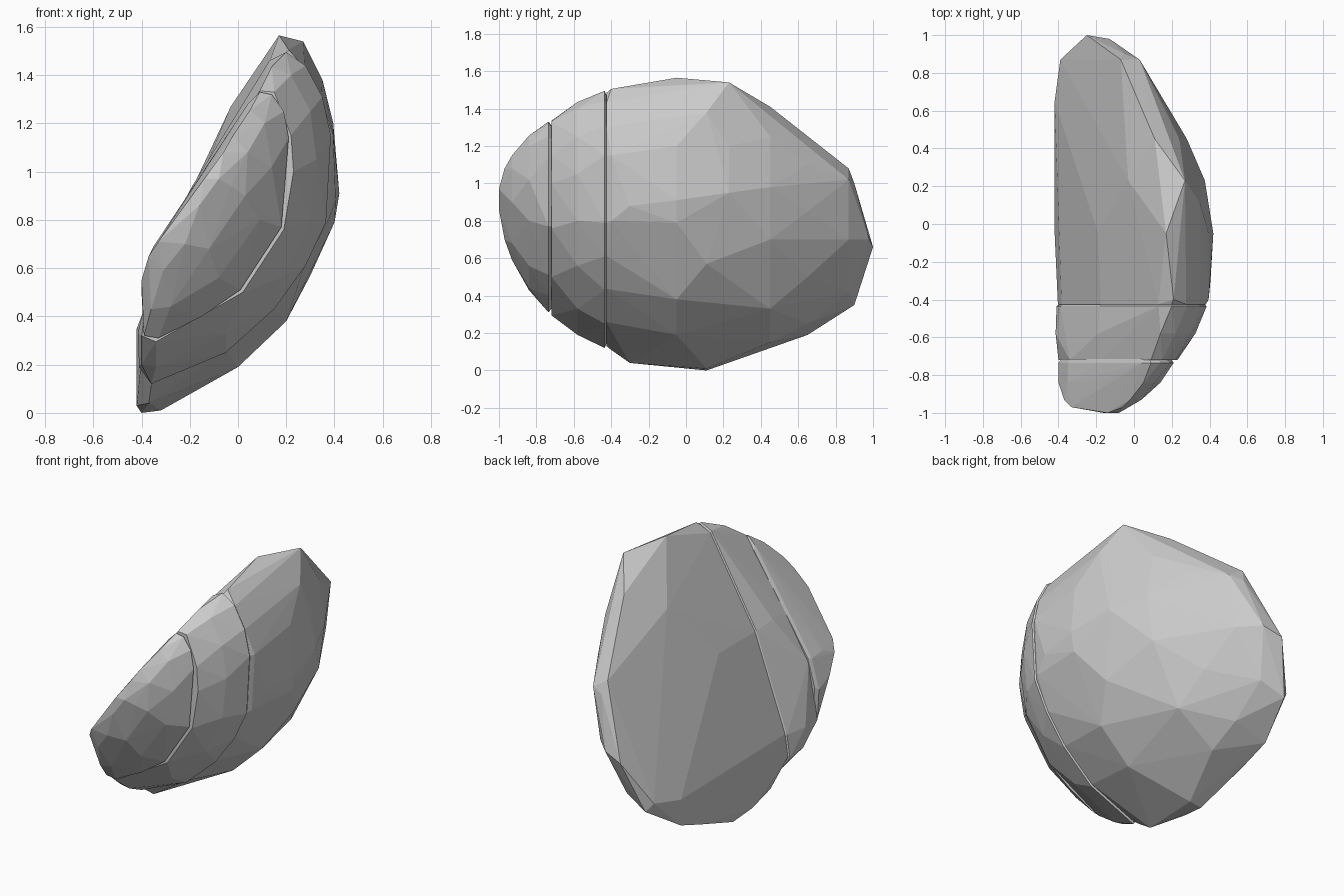
import bpy, bmesh


def hull_part(name, sections):
    """Flat-faceted convex chunk from (y, [(x, z), ...]) cross-sections."""
    bm = bmesh.new()
    for y, pts in sections:
        for x, z in pts:
            bm.verts.new((x, y, z))
    res = bmesh.ops.convex_hull(bm, input=bm.verts[:])
    junk = {v for v in res["geom_interior"] + res["geom_unused"]
            if isinstance(v, bmesh.types.BMVert)}
    bmesh.ops.delete(bm, geom=list(junk), context='VERTS')
    bmesh.ops.recalc_face_normals(bm, faces=bm.faces[:])
    me = bpy.data.meshes.new(name)
    bm.to_mesh(me)
    bm.free()
    ob = bpy.data.objects.new(name, me)
    bpy.context.collection.objects.link(ob)
    return ob


def shrink(pts, s):
    """Pull a section towards its middle so neighbouring chunks leave a crack."""
    cx = sum(p[0] for p in pts) / len(pts)
    cz = sum(p[1] for p in pts) / len(pts)
    return [(cx + (x - cx) * s, cz + (z - cz) * s) for x, z in pts]


# outlines at the two cracks
rear_cut = [(-0.39, 0.33), (-0.41, 0.19), (-0.36, 0.12), (-0.05, 0.25), (0.15, 0.43),
            (0.28, 0.61), (0.365, 0.79), (0.385, 1.15), (0.35, 1.31), (0.28, 1.44),
            (0.2, 1.495), (0.13, 1.46), (-0.18, 0.92)]
front_cut = [(-0.40, 0.5), (-0.39, 0.32), (-0.33, 0.31), (-0.15, 0.40), (0.01, 0.51),
             (0.18, 0.77), (0.21, 1.14), (0.19, 1.25), (0.14, 1.32), (0.09, 1.33),
             (0.04, 1.28), (-0.19, 0.93), (-0.35, 0.68)]

# large rear chunk
hull_part("rock_body", [
    (-0.425, shrink(rear_cut, 0.985)),
    (-0.40, [(0.395, 1.15), (0.375, 0.8), (0.21, 1.505), (-0.36, 0.11)]),
    (-0.30, [(-0.37, 0.04), (0.405, 0.88)]),
    (-0.05, [(-0.42, 0.17), (-0.42, 0.03), (0.0, 0.19), (0.2, 0.38), (0.4, 0.79),
             (0.42, 0.91), (0.395, 1.2), (0.17, 1.565), (-0.19, 0.93)]),
    (0.11, [(-0.40, 0.0), (-0.32, 0.01), (0.3, 0.57), (0.35, 1.38)]),
    (0.23, [(0.375, 0.95), (0.27, 1.54), (0.34, 1.2), (0.16, 0.42), (-0.03, 1.27)]),
    (0.45, [(-0.42, 0.12), (-0.2, 0.15), (0.05, 0.33), (0.24, 0.70), (0.28, 0.98),
            (0.24, 1.25), (0.11, 1.41)]),
    (0.65, [(-0.42, 0.19), (-0.42, 0.35), (-0.2, 0.25), (0.03, 0.5), (0.15, 0.85),
            (0.15, 1.1)]),
    (0.87, [(-0.39, 0.40), (-0.07, 1.08), (0.03, 1.02), (-0.02, 0.7), (-0.20, 0.42)]),
    (0.90, [(-0.35, 0.35), (-0.05, 1.0)]),
    (0.98, [(-0.13, 0.70)]),
    (1.00, [(-0.25, 0.66)]),
])

# middle slab
hull_part("rock_middle", [
    (-0.435, rear_cut),
    (-0.415, shrink(rear_cut, 0.93)),
    (-0.58, [(-0.415, 0.33), (-0.40, 0.20), (-0.34, 0.19), (-0.05, 0.33), (0.18, 0.56),
             (0.30, 0.80), (0.325, 1.05), (0.30, 1.25), (0.22, 1.40), (0.14, 1.435),
             (-0.19, 0.94)]),
    (-0.72, [(-0.40, 0.32), (-0.34, 0.295), (0.02, 0.50), (0.19, 0.76), (0.23, 1.0),
             (0.22, 1.15), (0.15, 1.33), (0.09, 1.335), (-0.18, 0.93), (-0.34, 0.66)]),
])

# small front chunk
hull_part("rock_front", [
    (-0.715, shrink(front_cut, 0.95)),
    (-0.735, front_cut),
    (-0.84, [(-0.40, 0.55), (-0.36, 0.43), (-0.28, 0.44), (-0.08, 0.56), (0.09, 0.80),
             (0.14, 1.02), (0.11, 1.2), (0.05, 1.255), (-0.19, 0.93), (-0.35, 0.69)]),
    (-0.93, [(-0.37, 0.65), (-0.31, 0.59), (-0.12, 0.68), (0.03, 0.9), (0.04, 1.08),
             (-0.02, 1.15)]),
    (-0.97, [(-0.33, 0.71), (-0.22, 0.70), (-0.03, 0.94), (-0.06, 1.08)]),
    (-1.00, [(-0.16, 0.86), (-0.08, 0.97), (-0.14, 0.97)]),
])
